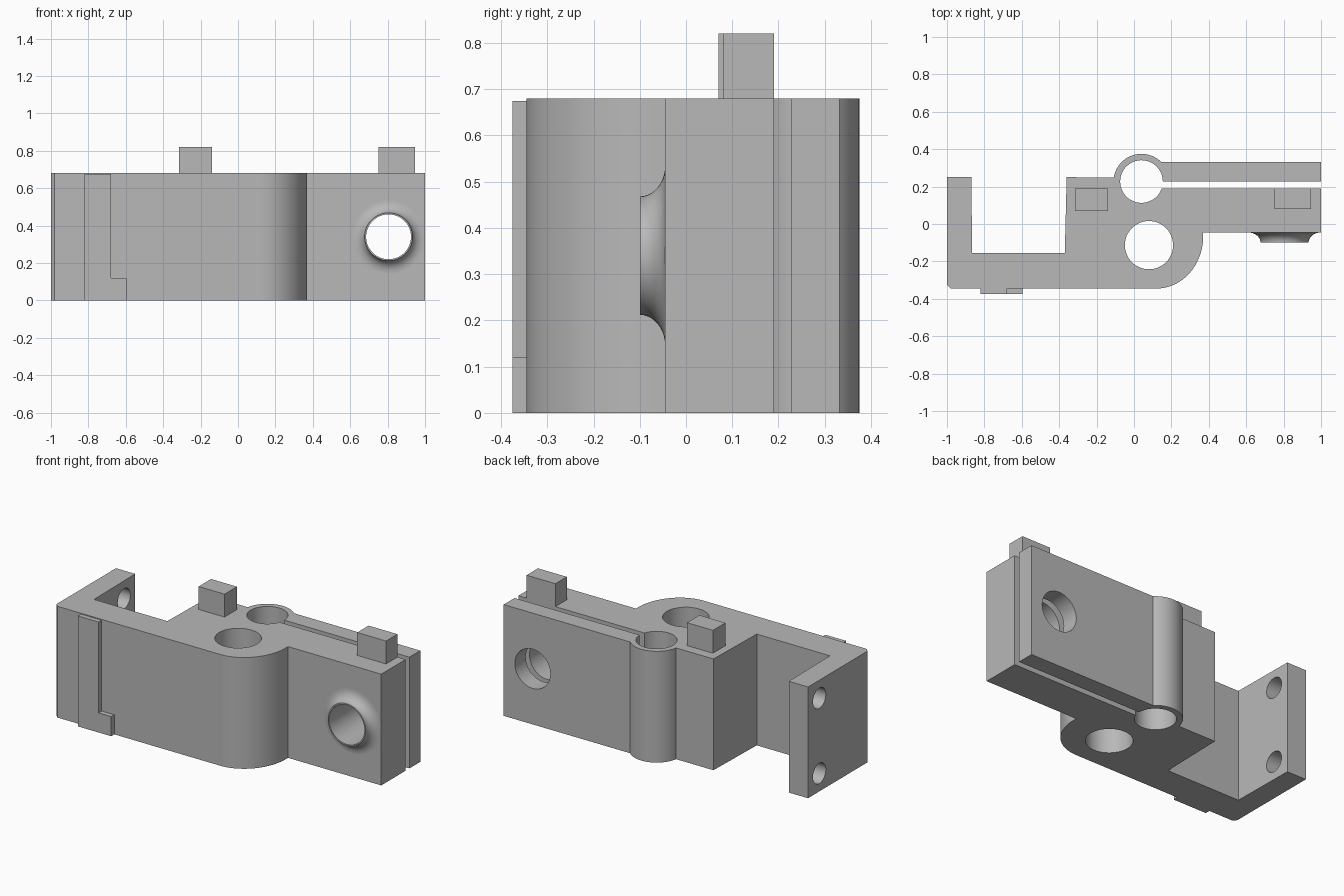
import bpy, bmesh, math
from mathutils import Matrix, Vector

cube = bpy.data.objects.get("Cube")
if cube:
    bpy.data.objects.remove(cube)

grey = bpy.data.materials.new("plain_grey")
grey.use_nodes = True
COLOUR = (0.48, 0.48, 0.48, 1)
grey.diffuse_color = COLOUR
grey.node_tree.nodes["Principled BSDF"].inputs["Base Color"].default_value = COLOUR

H = 0.68  # block height


def make(name, bm):
    bmesh.ops.recalc_face_normals(bm, faces=bm.faces)
    mesh = bpy.data.meshes.new(name)
    bm.to_mesh(mesh)
    bm.free()
    mesh.materials.append(grey)
    obj = bpy.data.objects.new(name, mesh)
    bpy.context.collection.objects.link(obj)
    return obj


def select(obj):
    bpy.ops.object.select_all(action='DESELECT')
    obj.select_set(True)
    bpy.context.view_layer.objects.active = obj


def smooth(obj):
    select(obj)
    bpy.ops.object.shade_smooth_by_angle(angle=math.radians(30))


def extrude(name, points, depth, direction=(0, 0, 1)):
    bm = bmesh.new()
    face = bm.faces.new([bm.verts.new(p) for p in points])
    new = bmesh.ops.extrude_face_region(bm, geom=[face])["geom"]
    verts = [v for v in new if isinstance(v, bmesh.types.BMVert)]
    bmesh.ops.translate(bm, verts=verts, vec=Vector(direction) * depth)
    return make(name, bm)


def arc(cx, cy, rx, ry, a0, a1, n):
    angles = [math.radians(a0 + (a1 - a0) * i / n) for i in range(n + 1)]
    return [(cx + rx * math.cos(a), cy + ry * math.sin(a), 0) for a in angles]


def box(name, x0, x1, y0, y1, z0, z1):
    corners = [(x0, y0, z0), (x1, y0, z0), (x1, y1, z0), (x0, y1, z0)]
    return extrude(name, corners, z1 - z0)


def drill(obj, centre, radius, depth, axis):
    bm = bmesh.new()
    turn = Vector((0, 0, 1)).rotation_difference(Vector(axis)).to_matrix().to_4x4()
    bmesh.ops.create_cone(bm, cap_ends=True, segments=64, radius1=radius, radius2=radius,
                          depth=depth, matrix=Matrix.Translation(centre) @ turn)
    cutter = make("hole_cutter", bm)
    cutter.hide_render = True
    mod = obj.modifiers.new("hole", 'BOOLEAN')
    mod.operation = 'DIFFERENCE'
    mod.solver = 'EXACT'
    mod.object = cutter
    select(obj)
    bpy.ops.object.modifier_apply(modifier=mod.name)
    bpy.data.objects.remove(cutter)


# Main block: one outline with the clamp slot and its round relief
outline = [(-1, -0.325, 0), (-0.98, -0.345, 0)]
outline += arc(0.12, -0.065, 0.25, 0.28, -90, 0, 24)
outline += [(0.37, -0.045, 0), (1, -0.045, 0), (1, 0.19, 0)]
outline += arc(0.04, 0.227, 0.114, 0.114, -19, -360, 56)
outline += [(1, 0.227, 0), (1, 0.332, 0)]
outline += arc(0.04, 0.225, 0.15, 0.15, 45.5, 170.5, 30)
outline += [(-0.36, 0.25, 0), (-0.37, -0.155, 0), (-0.865, -0.155, 0),
            (-0.87, 0.25, 0), (-1, 0.25, 0)]
body = extrude("clamp_block", outline, H)

# Bore, clamp screw hole and the two mounting holes
drill(body, (0.08, -0.113, H / 2), 0.129, 2, (0, 0, 1))
drill(body, (0.805, 0.1, H / 2), 0.12, 1, (0, 1, 0))
for z in (0.11, H - 0.11):
    drill(body, (-0.93, 0.14, z), 0.062, 0.4, (1, 0, 0))
smooth(body)

# Flared collar around the screw hole
profile = [(0.12, -0.044), (0.12, -0.1)]
for i in range(11):
    a = math.radians(90 * i / 10)
    profile.append((0.195 - 0.067 * math.cos(a), -0.1 + 0.055 * math.sin(a)))
profile.append((0.195, -0.044))
bm = bmesh.new()
verts = [bm.verts.new((0.805 + r, y, H / 2)) for r, y in profile]
edges = [bm.edges.new((a, b)) for a, b in zip(verts, verts[1:])]
bmesh.ops.spin(bm, geom=verts + edges, cent=(0.805, 0, H / 2), axis=(0, 1, 0),
               angle=math.tau, steps=64)
bmesh.ops.remove_doubles(bm, verts=bm.verts, dist=0.0001)
smooth(make("flared_collar", bm))

# Locating pegs on top
box("right_peg", -0.315, -0.14, 0.07, 0.19, H, 0.82)
box("left_peg", 0.75, 0.945, 0.08, 0.19, H, 0.82)

# L-shaped pad on the front wall
pad = [(-0.82, 0), (-0.595, 0), (-0.595, 0.12), (-0.68, 0.12), (-0.68, 0.675), (-0.82, 0.675)]
extrude("front_pad", [(x, -0.345, z) for x, z in pad], 0.03, (0, -1, 0))
